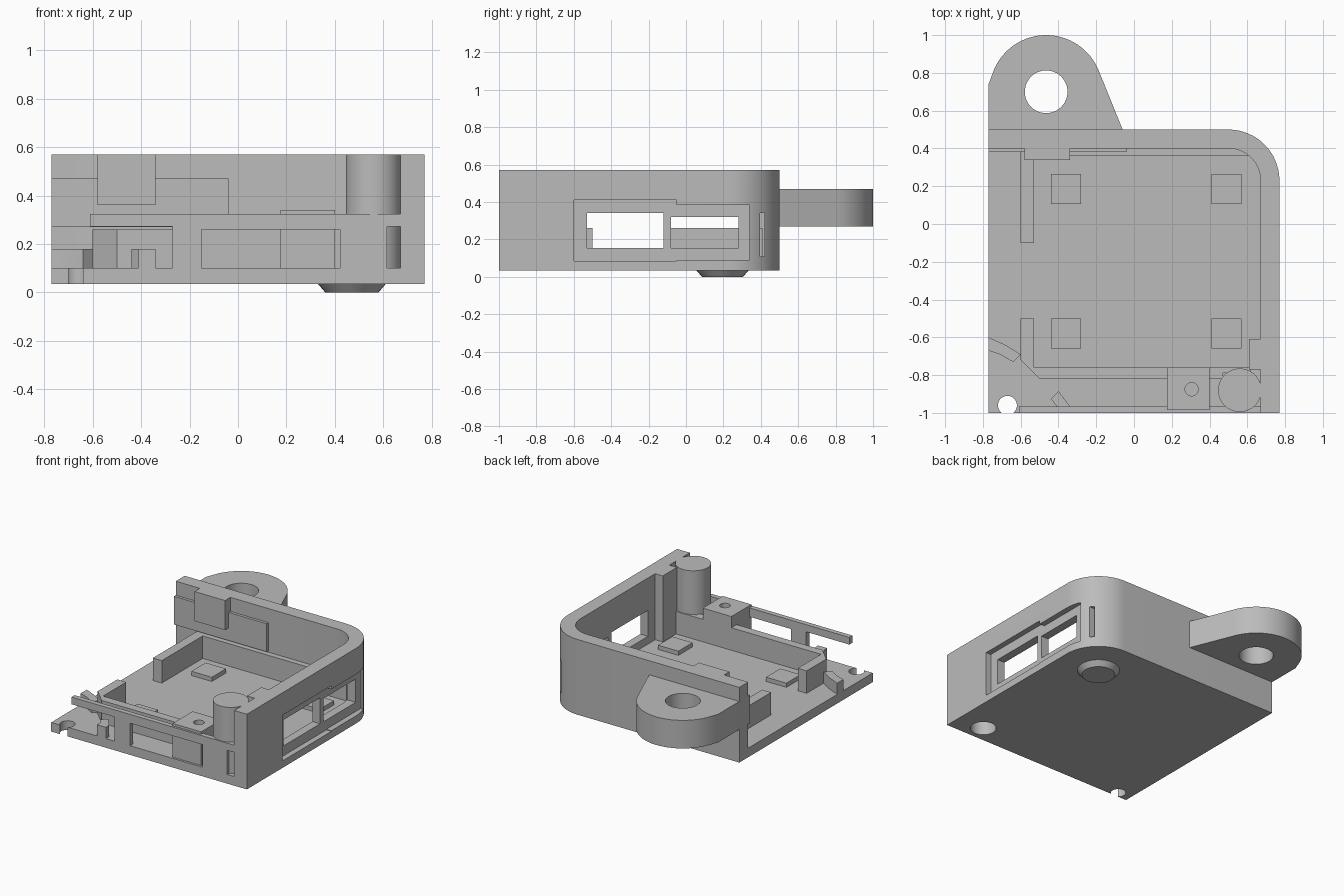
import bpy, bmesh
from math import sin, cos, radians

if "Cube" in bpy.data.objects:
    bpy.data.objects.remove(bpy.data.objects["Cube"])

GREY = (0.5, 0.5, 0.5, 1)
mat = bpy.data.materials.new("plain grey")
mat.use_nodes = True
mat.diffuse_color = GREY
mat.node_tree.nodes["Principled BSDF"].inputs["Base Color"].default_value = GREY


def finish(name, bm):
    bmesh.ops.recalc_face_normals(bm, faces=bm.faces)
    mesh = bpy.data.meshes.new(name)
    bm.to_mesh(mesh)
    bm.free()
    mesh.materials.append(mat)
    obj = bpy.data.objects.new(name, mesh)
    bpy.context.collection.objects.link(obj)
    return obj


def prism(name, outline, z0, z1):
    bm = bmesh.new()
    face = bm.faces.new([bm.verts.new((x, y, z0)) for x, y in outline])
    top = bmesh.ops.extrude_face_region(bm, geom=[face])["geom"]
    verts = [v for v in top if isinstance(v, bmesh.types.BMVert)]
    bmesh.ops.translate(bm, verts=verts, vec=(0, 0, z1 - z0))
    return finish(name, bm)


def box(name, x0, x1, y0, y1, z0, z1):
    return prism(name, [(x0, y0), (x1, y0), (x1, y1), (x0, y1)], z0, z1)


def arc(cx, cy, r, a0, a1, n=16):
    angles = [radians(a0 + (a1 - a0) * i / n) for i in range(n + 1)]
    return [(cx + r * cos(a), cy + r * sin(a)) for a in angles]


def cylinder(name, x, y, r, z0, z1):
    return prism(name, arc(x, y, r, 0, 360, 48)[:-1], z0, z1)


def cut(obj, *cutters):
    for cutter in cutters:
        mod = obj.modifiers.new("cut", "BOOLEAN")
        mod.operation = "DIFFERENCE"
        mod.solver = "EXACT"
        mod.object = cutter
        select(obj)
        bpy.ops.object.modifier_apply(modifier=mod.name)
        bpy.data.objects.remove(cutter)
    return obj


def select(obj):
    bpy.ops.object.select_all(action="DESELECT")
    obj.select_set(True)
    bpy.context.view_layer.objects.active = obj


def smooth(obj):
    select(obj)
    bpy.ops.object.shade_smooth_by_angle(angle=radians(30))


BASE, FLOOR, TOP, TRAY = 0.035, 0.1, 0.57, 0.26
L, R, FRONT, BACK = -0.77, 0.77, -1.0, 0.5
POST = (0.56, -0.88)

# Case: floor, right wall and back wall with a rounded corner
case = prism("case", [(L, FRONT), (R, FRONT)] + arc(0.5, 0.23, 0.27, 0, 90)
             + [(L, BACK)], BASE, TOP)
cut(case,
    prism("cavity", [(-1, -1.2), (0.67, -1.2)] + arc(0.5, 0.23, 0.17, 0, 90)
          + [(-1, 0.4)], FLOOR, 0.8),
    # side panel recesses, ports and corner slot
    box("recess_front", 0.73, 0.9, -0.6, -0.05, 0.085, 0.41),
    box("recess_back", 0.73, 0.9, -0.06, 0.34, 0.09, 0.385),
    box("port_front", 0.6, 0.9, -0.53, -0.12, 0.155, 0.34),
    box("port_back", 0.6, 0.9, -0.08, 0.28, 0.155, 0.32),
    box("slot", 0.58, 0.9, 0.395, 0.42, 0.11, 0.34),
    # floor holes
    cylinder("notch", -0.67, -0.96, 0.05, -0.1, 0.2),
    cylinder("screw_hole", *POST, 0.085, -0.1, 0.2))
smooth(case)

# Screw post with blind hole
post = cylinder("screw_post", *POST, 0.115, FLOOR, TOP)
smooth(cut(post, cylinder("post_bore", *POST, 0.085, 0, 0.45)))
box("wall_thickening", 0.61, 0.68, -0.77, -0.61, FLOOR, TOP)

# Mounting lug
lug = prism("mounting_lug", [(L, 0.49), (L, 0.5), (-0.06, 0.5)]
            + arc(-0.465, 0.7, 0.3, 22, 158, 32) + [(L, 0.74)], 0.27, 0.47)
smooth(cut(lug, cylinder("lug_hole", -0.465, 0.7, 0.113, 0, 1)))
box("lug_backing_plate", L, -0.04, 0.38, 0.41, 0.27, 0.47)
box("back_wall_block", -0.58, -0.34, 0.34, 0.41, 0.36, TOP)

# Front wall with window, and the rail above it
wall = box("front_wall", -0.27, 0.615, FRONT, -0.965, FLOOR, 0.275)
cut(wall, box("window", -0.15, 0.42, -1.1, -0.9, FLOOR - 0.05, TRAY))
box("front_rail", -0.61, 0.68, FRONT, -0.965, 0.272, 0.323)

# Drilled bracket block behind the window
bracket = box("bracket", 0.175, 0.4, -0.985, -0.76, FLOOR, 0.34)
smooth(cut(bracket, cylinder("bracket_hole", 0.305, -0.875, 0.035, 0.2, 0.5)))

# Inner tray ribs
prism("tray_front", [(-0.6, -0.5), (-0.6, -0.72), (-0.5, -0.82), (0.47, -0.82),
                     (0.47, -0.79), (0.62, -0.79), (0.62, -0.76),
                     (-0.53, -0.76), (-0.53, -0.5)], FLOOR, TRAY)
box("tray_left", -0.6, -0.53, -0.1, 0.41, FLOOR, TRAY)
box("tray_back", -0.54, 0.6, 0.36, 0.41, FLOOR, TRAY)

# Support pads
for x in (-0.44, 0.41):
    for y in (-0.66, 0.105):
        box("support_pad", x, x + 0.16, y, y + 0.16, FLOOR, 0.13)

# Curved guide at the front left corner, in two pieces
guide = prism("curved_guide", [(L, -0.67), (-0.71, -0.69), (-0.64, -0.73), (-0.6, -0.69),
                               (-0.68, -0.64), (L, -0.6)], FLOOR, 0.18)
smooth(guide)
prism("guide_end", [(-0.44, -0.925), (-0.41, -0.965), (-0.41, FRONT), (-0.34, FRONT),
                    (-0.34, -0.965), (-0.4, -0.885)], FLOOR, 0.18)

# Tapered foot under the floor
bm = bmesh.new()
bmesh.ops.create_cone(bm, cap_ends=True, segments=32, radius1=0.11, radius2=0.14, depth=BASE)
bmesh.ops.translate(bm, verts=bm.verts, vec=(0.47, 0.195, BASE / 2))
smooth(finish("foot", bm))
